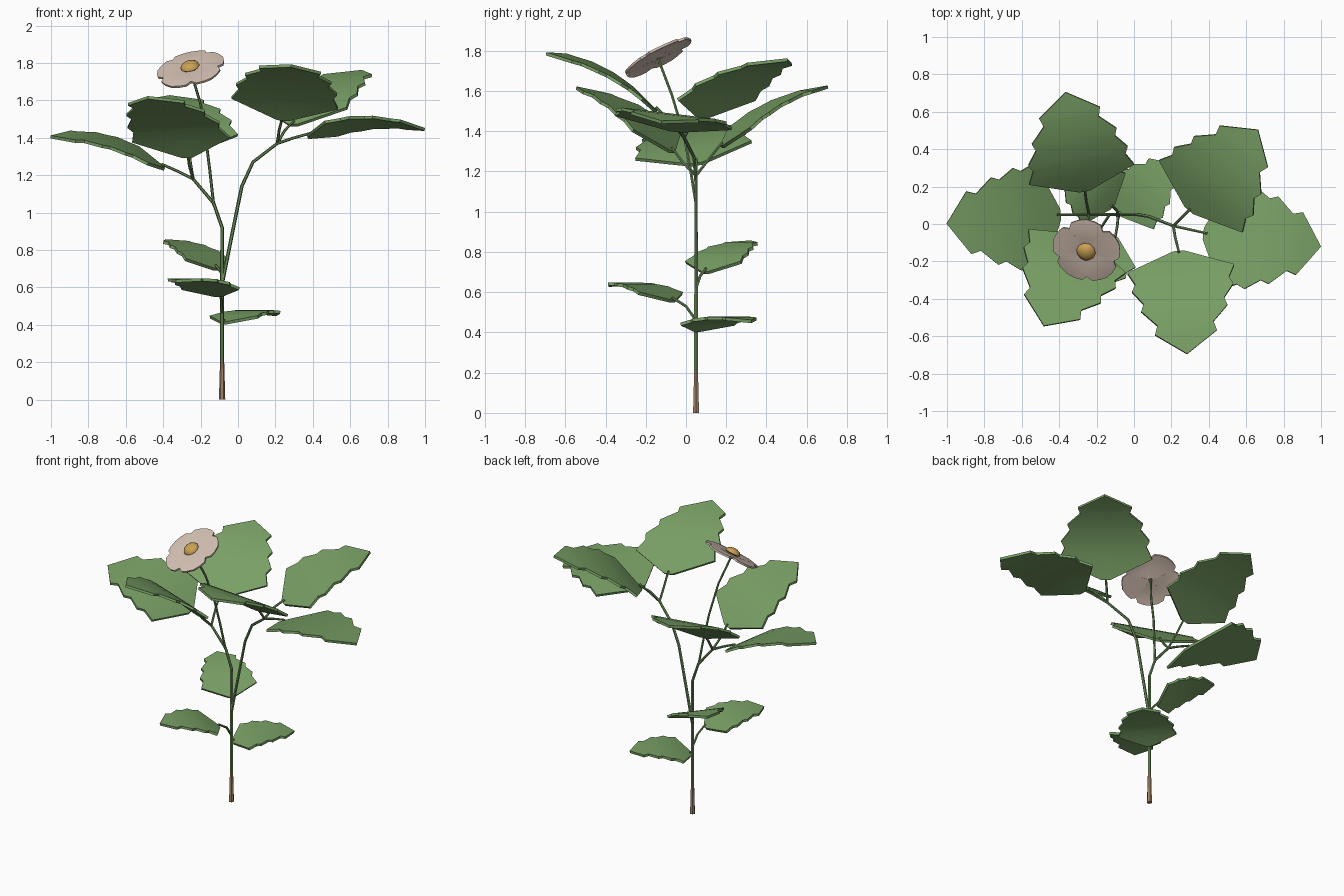
import bpy, bmesh, math
from mathutils import Vector

if "Cube" in bpy.data.objects:
    bpy.data.objects.remove(bpy.data.objects["Cube"])

Z = Vector((0, 0, 1))


def mat(name, rgb):
    m = bpy.data.materials.new(name)
    m.diffuse_color = (*rgb, 1)
    m.use_nodes = True
    m.node_tree.nodes["Principled BSDF"].inputs["Base Color"].default_value = m.diffuse_color
    return m


LEAF = mat("leaf green", (0.19, 0.35, 0.13))
STEM = mat("stem green", (0.16, 0.29, 0.11))
BARK = mat("bark brown", (0.36, 0.23, 0.14))
PETAL = mat("petal beige", (0.66, 0.53, 0.45))
GOLD = mat("flower gold", (0.60, 0.36, 0.09))


def finish(name, bm, material, angle=35):
    bmesh.ops.recalc_face_normals(bm, faces=bm.faces)
    me = bpy.data.meshes.new(name)
    bm.to_mesh(me)
    bm.free()
    me.materials.append(material)
    for p in me.polygons:
        p.use_smooth = True
    me.set_sharp_from_angle(angle=math.radians(angle))
    ob = bpy.data.objects.new(name, me)
    bpy.context.collection.objects.link(ob)
    return ob


def tube(name, pts, r0, r1, material, sides=6):
    """Tapered tube through a list of points."""
    bm = bmesh.new()
    pts = [Vector(p) for p in pts]
    rings = []
    for i, p in enumerate(pts):
        t = (pts[min(i + 1, len(pts) - 1)] - pts[max(i - 1, 0)]).normalized()
        a = Vector((0, 1, 0)).cross(t)
        if a.length < 0.2:
            a = Vector((1, 0, 0)).cross(t)
        a.normalize()
        b = t.cross(a)
        r = r0 + (r1 - r0) * i / (len(pts) - 1)
        rings.append([bm.verts.new(p + r * (a * math.cos(k * math.tau / sides) + b * math.sin(k * math.tau / sides)))
                      for k in range(sides)])
    for q0, q1 in zip(rings, rings[1:]):
        for k in range(sides):
            j = (k + 1) % sides
            bm.faces.new((q0[k], q0[j], q1[j], q1[k]))
    bm.faces.new(rings[0])
    bm.faces.new(rings[-1])
    return finish(name, bm, material)


def blade(bm, base, t, s, n, rows, length, width, bump, thick):
    """Arched blade: centre rib with an outline row on either side."""
    prev = None
    faces = []
    for u, w in rows:
        c = base + t * (u * length) + n * (4 * bump * u * (1 - u) - thick / 2)
        mid = bm.verts.new(c)
        cur = (mid, mid, mid) if w == 0 else (bm.verts.new(c - s * w * width), mid, bm.verts.new(c + s * w * width))
        if prev:
            for k in (0, 1):
                loop = [prev[k], prev[k + 1]] + ([cur[1]] if w == 0 else [cur[k + 1], cur[k]])
                faces.append(bm.faces.new(loop))
        prev = cur
    bmesh.ops.recalc_face_normals(bm, faces=faces)
    if faces[0].normal.dot(n) > 0:
        bmesh.ops.reverse_faces(bm, faces=faces)
    bmesh.ops.solidify(bm, geom=faces, thickness=-thick)


LEAF_ROWS = [(0, .03), (.2, .285), (.33, .25), (.4, .27), (.53, .215), (.6, .23), (.74, .15), (.82, .165), (1, 0)]


def leaf(name, base, tip, roll=0.0):
    base, tip = Vector(base), Vector(tip)
    d = tip - base
    t = d.normalized()
    s = t.cross(Z).normalized()
    s = (s + Z * roll).normalized()
    n = s.cross(t).normalized()
    k = d.length / 0.617
    bm = bmesh.new()
    blade(bm, base, t, s, n, LEAF_ROWS, d.length, k, 0.055 * k, 0.016)
    finish(name, bm, LEAF)


# Woody base and main stems
X, Y = -0.085, 0.05
tube("trunk", [(X, Y, 0), (X, Y, 0.21)], 0.017, 0.011, BARK)
tube("left_stem", [(X, Y, 0.2), (X, Y, 0.62), (X, Y, 0.92), (-0.13, Y, 1.05), (-0.24, Y, 1.18),
                   (-0.32, Y, 1.22), (-0.41, Y, 1.26)], 0.011, 0.007, STEM)
tube("right_stem", [(X, Y, 0.62), (0.02, Y, 1.14), (0.08, 0.04, 1.27), (0.21, -0.01, 1.37),
                    (0.30, -0.03, 1.40), (0.39, -0.05, 1.425)], 0.010, 0.007, STEM)
tube("flower_stem", [(-0.13, Y, 1.04), (-0.15, 0.02, 1.22), (-0.17, -0.01, 1.38), (-0.20, -0.07, 1.58),
                     (-0.255, -0.14, 1.765)], 0.008, 0.007, STEM)

# Leaf stalks
LEFT, RIGHT = (-0.24, Y, 1.18), (0.21, -0.01, 1.37)
stalks = {
    "back_left_stalk": [LEFT, (-0.255, 0.12, 1.27), (-0.262, 0.18, 1.345)],
    "front_left_stalk": [LEFT, (-0.26, -0.02, 1.25), (-0.27, -0.07, 1.32)],
    "front_right_stalk": [RIGHT, (0.22, -0.07, 1.44), (0.24, -0.15, 1.52)],
    "back_right_stalk": [RIGHT, (0.25, 0.03, 1.44), (0.30, 0.08, 1.49)],
    "low_stalk": [(X, Y, 0.40), (-0.075, 0.06, 0.43)],
    "middle_stalk": [(X, Y, 0.46), (-0.088, 0.0, 0.53), (-0.10, -0.07, 0.575)],
    "high_stalk": [(X, Y, 0.62), (-0.09, 0.07, 0.68), (-0.12, 0.10, 0.72)],
}
for name, pts in stalks.items():
    tube(name, pts, 0.008, 0.007, STEM)

# Large crown leaves
leaf("left_leaf", (-0.39, 0.05, 1.25), (-1.0, 0.0, 1.42), 0.15)
leaf("right_leaf", (0.37, -0.05, 1.42), (1.0, -0.12, 1.46), 0.12)
leaf("front_right_leaf", (0.24, -0.14, 1.51), (0.285, -0.69, 1.80), 0.1)
leaf("back_right_leaf", (0.29, 0.07, 1.48), (0.66, 0.50, 1.77))
leaf("back_left_leaf", (-0.262, 0.17, 1.335), (-0.365, 0.70, 1.635))
leaf("front_left_leaf", (-0.265, -0.06, 1.31), (-0.48, -0.54, 1.63), -0.04)

# Small lower leaves
leaf("low_leaf", (-0.08, 0.05, 0.425), (0.205, 0.325, 0.47))
leaf("middle_leaf", (-0.10, -0.06, 0.57), (-0.33, -0.385, 0.65))
leaf("high_leaf", (-0.11, 0.09, 0.71), (-0.385, 0.32, 0.865))

# Flower: five petals tilted toward the front, with a domed centre
centre = Vector((-0.255, -0.145, 1.775))
normal = Vector((-0.22, -0.47, 0.86)).normalized()
up = (Vector((0, 1, 0)) - normal * normal.y).normalized()
side = up.cross(normal)
PETAL_ROWS = [(0, .012), (.4, .062), (.65, .092), (.85, .082), (.95, .045), (1, 0)]
bm = bmesh.new()
for i in range(5):
    a = i * math.tau / 5 + 0.1
    t = up * math.cos(a) + side * math.sin(a)
    s = t.cross(normal)
    blade(bm, centre + t * 0.01, t, s, normal, PETAL_ROWS, 0.178, 1, 0.008, 0.012)
finish("petals", bm, PETAL)

bm = bmesh.new()
bmesh.ops.create_icosphere(bm, subdivisions=2, radius=0.052)
rot = normal.to_track_quat('Z', 'Y')
for v in bm.verts:
    v.co = centre + normal * 0.006 + rot @ Vector((v.co.x, v.co.y, max(v.co.z, -0.01) * 0.6))
finish("flower_centre", bm, GOLD, 40)
